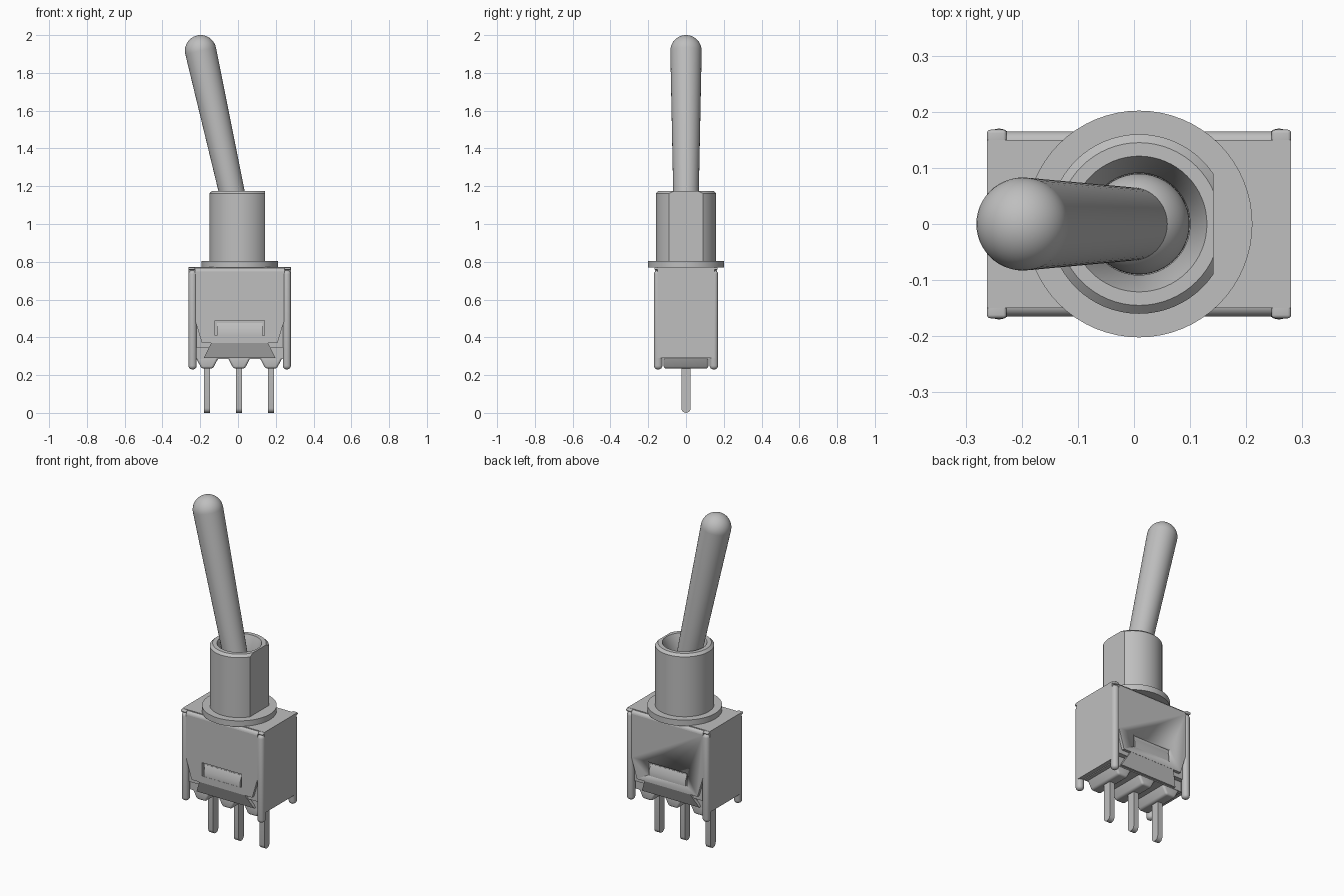
import bpy, bmesh, math
from mathutils import Vector

cube = bpy.data.objects.get("Cube")
if cube:
    bpy.data.objects.remove(cube)

grey = bpy.data.materials.new("plain grey")
grey.use_nodes = True
grey.diffuse_color = (0.52, 0.52, 0.52, 1)
grey.node_tree.nodes["Principled BSDF"].inputs["Base Color"].default_value = grey.diffuse_color

CX = 0.009          # centre line of the housing


def finish(name, bm, bevel=0, smooth=True):
    bmesh.ops.recalc_face_normals(bm, faces=bm.faces)
    mesh = bpy.data.meshes.new(name)
    bm.to_mesh(mesh)
    bm.free()
    obj = bpy.data.objects.new(name, mesh)
    bpy.context.collection.objects.link(obj)
    mesh.materials.append(grey)
    bpy.ops.object.select_all(action='DESELECT')
    obj.select_set(True)
    bpy.context.view_layer.objects.active = obj
    if bevel:
        mod = obj.modifiers.new("rounded", 'BEVEL')
        mod.width, mod.segments = bevel, 4
        bpy.ops.object.modifier_apply(modifier=mod.name)
    if smooth:
        bpy.ops.object.shade_smooth_by_angle(angle=math.radians(30))
    return obj


def prism(name, points, axis, lo, hi, bevel=0):
    """Extrude a profile: (x, z) points along y, or (y, z) points along x."""
    bm = bmesh.new()
    rings = []
    for d in (lo, hi):
        rings.append([bm.verts.new((a, d, b) if axis == 'y' else (d, a, b)) for a, b in points])
    bm.faces.new(rings[0])
    bm.faces.new(rings[1])
    n = len(points)
    for i in range(n):
        j = (i + 1) % n
        bm.faces.new((rings[0][i], rings[0][j], rings[1][j], rings[1][i]))
    return finish(name, bm, bevel)


def box(name, x, y, z, bevel=0):
    return prism(name, [(x[0], z[0]), (x[1], z[0]), (x[1], z[1]), (x[0], z[1])], 'y', *y, bevel)


def lathe(profile, steps=64):
    bm = bmesh.new()
    verts = [bm.verts.new((r, 0, z)) for r, z in profile]
    edges = [bm.edges.new(p) for p in zip(verts, verts[1:])]
    bmesh.ops.spin(bm, geom=verts + edges, cent=(0, 0, 0), axis=(0, 0, 1),
                   angle=math.tau, steps=steps, use_duplicate=False)
    bmesh.ops.remove_doubles(bm, verts=bm.verts, dist=0.0002)
    return bm


# Insulating core, stepped in near the bottom
box("core", (CX - 0.245, CX + 0.245), (-0.148, 0.148), (0.345, 0.75))
box("core_foot", (CX - 0.245, CX + 0.245), (-0.12, 0.12), (0.285, 0.35))

# Sheet metal cover with clipped lower corners and rounded upper edges
half = [(0.2, 0.37), (0.236, 0.49), (0.236, 0.768)]
outline = [(CX + x, z) for x, z in half] + [(CX - x, z) for x, z in reversed(half)]
bend = 0.02
cover = prism("cover", outline, 'y', -0.165, 0.165)
bm = bmesh.new()
bm.from_mesh(cover.data)
rims = [e for e in bm.edges if all(v.co.z > 0.76 for v in e.verts)
        and abs(e.verts[0].co.y - e.verts[1].co.y) < 0.01]
bmesh.ops.bevel(bm, geom=rims, offset=bend, segments=5, profile=0.5, affect='EDGES')
bm.to_mesh(cover.data)
bm.free()

for side, label in ((-1, "front"), (1, "back")):
    # Window in the cover, with a snap wedge inside
    cutter = box("window_cutter", (CX - 0.13, CX + 0.13),
                 sorted((side * 0.14, side * 0.2)), (0.41, 0.49))
    cutter.hide_render = True
    mod = cover.modifiers.new("window", 'BOOLEAN')
    mod.operation, mod.object, mod.solver = 'DIFFERENCE', cutter, 'EXACT'
    bpy.context.view_layer.objects.active = cover
    bpy.ops.object.modifier_apply(modifier=mod.name)
    bpy.data.objects.remove(cutter)
    prism(label + "_snap_wedge",
          [(side * 0.14, 0.41), (side * 0.164, 0.41), (side * 0.164, 0.44), (side * 0.149, 0.475),
           (side * 0.14, 0.475)], 'x', CX - 0.12, CX + 0.12)

    # Flared tab folded under the cover
    bm = bmesh.new()
    rows = []
    for w, y, z in ((0.15, 0.164, 0.37), (0.19, 0.132, 0.29), (0.19, 0.115, 0.29), (0.15, 0.14, 0.37)):
        rows.append([bm.verts.new((CX + s * w, side * y, z)) for s in (-1, 1)])
    for a, b in zip(rows, rows[1:] + rows[:1]):
        bm.faces.new((a[0], a[1], b[1], b[0]))
    for k in (0, 1):
        bm.faces.new([r[k] for r in rows])
    finish(label + "_folded_tab", bm)

# Top plate and end plates with rounded corner legs
box("top_plate", (CX - 0.271, CX + 0.271), (-0.15, 0.15), (0.755, 0.772))
for s, label in ((-1, "right"), (1, "left")):
    outer = CX + s * 0.271
    box(label + "_end_plate", sorted((outer, outer - s * 0.03)), (-0.15, 0.15), (0.29, 0.757))
    for t, end in ((-1, "front"), (1, "back")):
        box(f"{label}_{end}_leg", sorted((outer, outer - s * 0.043)),
            sorted((t * 0.125, t * 0.17)), (0.23, 0.755), 0.02)
        box(f"{label}_{end}_top_corner", sorted((outer, outer - s * 0.035)),
            sorted((t * 0.14, t * 0.168)), (0.757, 0.771), 0.006)

# Terminal pins, each out of a tapered ridge
for i, label in enumerate(("right", "middle", "left")):
    x = 0.006 + (i - 1) * 0.169
    prism(label + "_ridge", [(x - 0.062, 0.295), (x - 0.03, 0.235), (x + 0.03, 0.235), (x + 0.062, 0.295)],
          'y', -0.118, 0.118, 0.012)
    tip = [(0.025 * math.cos(a), 0.025 + 0.025 * math.sin(a))
           for a in [math.pi + k * math.pi / 8 for k in range(9)]]
    prism(label + "_pin", tip + [(0.025, 0.26), (-0.025, 0.26)], 'x', x - 0.016, x + 0.016)

# Round flange
flange = finish("flange", lathe([(0, 0.77), (0.202, 0.77), (0.202, 0.805), (0, 0.805)]))
flange.location.x = CX

# Hollow bushing with a countersunk mouth and one flat
bm = lathe([(0.09, 0.79), (0.16, 0.79), (0.16, 1.162), (0.145, 1.176),
            (0.121, 1.176), (0.091, 1.1), (0.09, 0.79)])
cut = bmesh.ops.bisect_plane(bm, geom=bm.verts[:] + bm.edges[:] + bm.faces[:],
                             plane_co=(0.133, 0, 0), plane_no=(1, 0, 0), clear_outer=True)
bmesh.ops.edgeloop_fill(bm, edges=[e for e in cut["geom_cut"] if isinstance(e, bmesh.types.BMEdge)])
bushing = finish("bushing", bm)
bushing.location.x = CX

# Pivot ball in the bore
bm = bmesh.new()
bmesh.ops.create_uvsphere(bm, u_segments=48, v_segments=24, radius=0.09)
ball = finish("pivot_ball", bm)
ball.location = (CX, 0, 0.98)

# Tilted, slightly tapered lever with a round tip
base, top, r = Vector((CX, 0, 0.98)), Vector((-0.198, 0, 1.917)), 0.083
length = (top - base).length
dome = [(r * math.cos(k * math.pi / 24), length + r * math.sin(k * math.pi / 24)) for k in range(12)]
lever = finish("lever", lathe([(0, 0), (0.064, 0)] + dome + [(0, length + r)], 48))
lever.location = base
lever.rotation_euler = (top - base).to_track_quat('Z', 'Y').to_euler()
